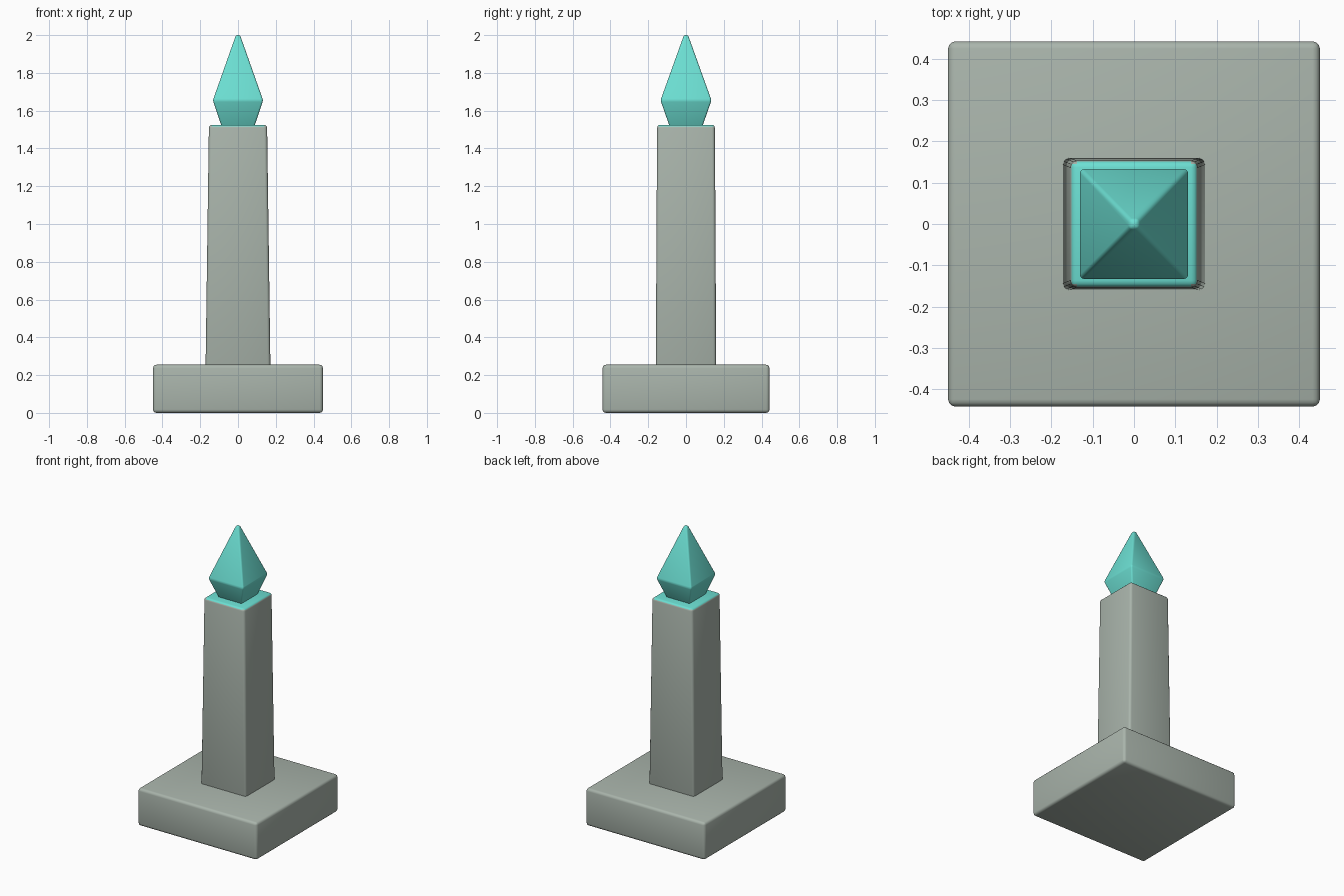
import bpy
import bmesh

cube = bpy.data.objects.get("Cube")
if cube:
    bpy.data.objects.remove(cube, do_unlink=True)


def make_material(name, color):
    mat = bpy.data.materials.new(name)
    mat.use_nodes = True
    mat.diffuse_color = color
    bsdf = next(n for n in mat.node_tree.nodes if n.type == 'BSDF_PRINCIPLED')
    bsdf.inputs["Base Color"].default_value = color
    return mat


stone = make_material("grey_green_stone", (0.40, 0.46, 0.41, 1))
teal = make_material("turquoise_crystal", (0.15, 0.74, 0.65, 1))


def square_stack(name, sections, bevel, materials):
    """Stack rectangular sections (half x, half y, z), then round every edge."""
    bm = bmesh.new()
    rings = [[bm.verts.new((sx * hx, sy * hy, z))
              for sx, sy in ((-1, -1), (1, -1), (1, 1), (-1, 1))]
             for hx, hy, z in sections]
    bm.faces.new(rings[0][::-1])
    bm.faces.new(rings[-1])
    for low, high in zip(rings, rings[1:]):
        for i in range(4):
            j = (i + 1) % 4
            bm.faces.new((low[i], low[j], high[j], high[i]))
    bmesh.ops.bevel(bm, geom=bm.edges[:], offset=bevel, segments=3,
                    profile=0.5, affect='EDGES', clamp_overlap=True)
    bmesh.ops.recalc_face_normals(bm, faces=bm.faces[:])
    mesh = bpy.data.meshes.new(name)
    bm.to_mesh(mesh)
    bm.free()
    obj = bpy.data.objects.new(name, mesh)
    bpy.context.collection.objects.link(obj)
    for mat in materials:
        mesh.materials.append(mat)
    bpy.ops.object.select_all(action='DESELECT')
    obj.select_set(True)
    bpy.context.view_layer.objects.active = obj
    bpy.ops.object.shade_smooth_by_angle(angle=0.6)
    return obj


# Square plinth and tapering pillar
square_stack("plinth", [(0.45, 0.442, 0), (0.45, 0.442, 0.255)], 0.018, [stone])
pillar = square_stack("pillar", [(0.172, 0.160, 0.22), (0.154, 0.153, 1.525)],
                      0.016, [stone, teal])

# Turquoise upper face of the pillar
for face in pillar.data.polygons:
    if face.normal.z > 0.7:
        face.material_index = 1

# Faceted crystal: flared neck below a pointed pyramid
square_stack("crystal", [(0.081, 0.081, 1.50), (0.133, 0.135, 1.655),
                         (0.011, 0.011, 2.0)], 0.009, [teal])
